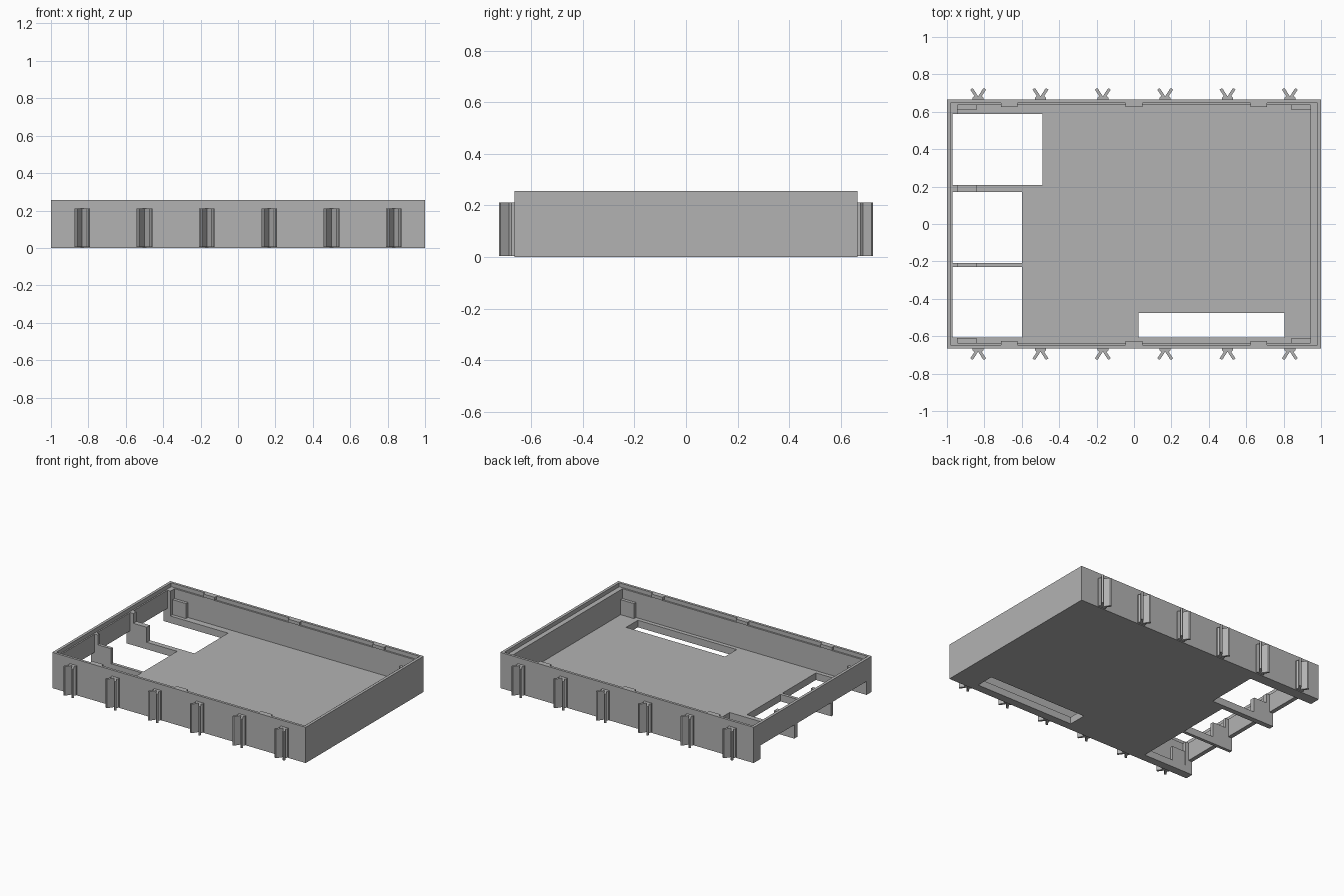
import bpy
import bmesh

cube = bpy.data.objects.get("Cube")
if cube:
    bpy.data.objects.remove(cube, do_unlink=True)

grey = bpy.data.materials.new("plain grey")
grey.use_nodes = True
colour = (0.45, 0.45, 0.45, 1)
grey.diffuse_color = colour
grey.node_tree.nodes["Principled BSDF"].inputs["Base Color"].default_value = colour


def prism(name, outline, z0, z1):
    """Upright prism from an xy outline."""
    bm = bmesh.new()
    face = bm.faces.new([bm.verts.new((x, y, z0)) for x, y in outline])
    top = bmesh.ops.extrude_face_region(bm, geom=[face])["geom"]
    for v in top:
        if isinstance(v, bmesh.types.BMVert):
            v.co.z = z1
    bmesh.ops.recalc_face_normals(bm, faces=bm.faces)
    mesh = bpy.data.meshes.new(name)
    bm.to_mesh(mesh)
    bm.free()
    mesh.materials.append(grey)
    obj = bpy.data.objects.new(name, mesh)
    bpy.context.collection.objects.link(obj)
    return obj


def box(name, x0, x1, y0, y1, z0, z1):
    return prism(name, [(x0, y0), (x1, y0), (x1, y1), (x0, y1)], z0, z1)


def cut(target, *bounds):
    cutter = box("cutter", *bounds)
    cutter.hide_render = True
    mod = target.modifiers.new("cut", "BOOLEAN")
    mod.operation = "DIFFERENCE"
    mod.solver = "EXACT"
    mod.object = cutter
    bpy.context.view_layer.objects.active = target
    bpy.ops.object.modifier_apply(modifier=mod.name)
    bpy.data.objects.remove(cutter, do_unlink=True)


WIDE, DEEP, TALL = 1.0, 0.665, 0.255
FLOOR, LEDGE, BLOCK = 0.05, 0.227, 0.157

# Tray with a stepped rim
tray = box("tray", -WIDE, WIDE, -DEEP, DEEP, 0, TALL)
cut(tray, -0.98, 0.98, -0.647, 0.647, LEDGE, 0.4)
cut(tray, -0.945, 0.945, -0.635, 0.635, FLOOR, 0.4)

# Connector bays, each open through the floor and under the side wall
for y0, y1, inner in ((0.208, 0.588, -0.49), (-0.208, 0.171, -0.6), (-0.607, -0.23, -0.6)):
    cut(tray, -0.97, inner, y0, y1, -0.1, 0.4)
    cut(tray, -1.1, -0.96, y0, y1, -0.1, 0.097)

# Long floor slot
cut(tray, 0.025, 0.805, -0.607, -0.475, -0.1, 0.1)

# Raised blocks on the bay dividers
for y0, y1 in ((0.171, 0.208), (-0.23, -0.208)):
    box("divider_block", -0.95, -0.84, y0, y1, FLOOR - 0.01, BLOCK)

# Corner blocks and snap tabs on both long walls
for s in (-1, 1):
    near, far = sorted((s * 0.613, s * 0.64))
    for x0, x1 in ((-0.95, -0.84), (0.84, 0.95)):
        box("corner_block", x0, x1, near, far, FLOOR - 0.01, BLOCK)
    near, far = sorted((s * 0.626, s * 0.65))
    for x in (-0.667, 0, 0.667):
        box("snap_tab", x - 0.045, x + 0.045, near, far, 0.232, TALL)

# Forked clips on the outside of the long walls
half = [(0.029, -0.005), (0.029, 0.01), (0.02, 0.02), (0.042, 0.053), (0.034, 0.06), (0.026, 0.058)]
fork = half + [(0, 0.017)] + [(-x, y) for x, y in reversed(half)]
for s in (-1, 1):
    for i in range(6):
        cx = (i - 2.5) / 3
        prism("forked_clip", [(cx + x, s * (DEEP + y)) for x, y in fork], 0.005, 0.212)
